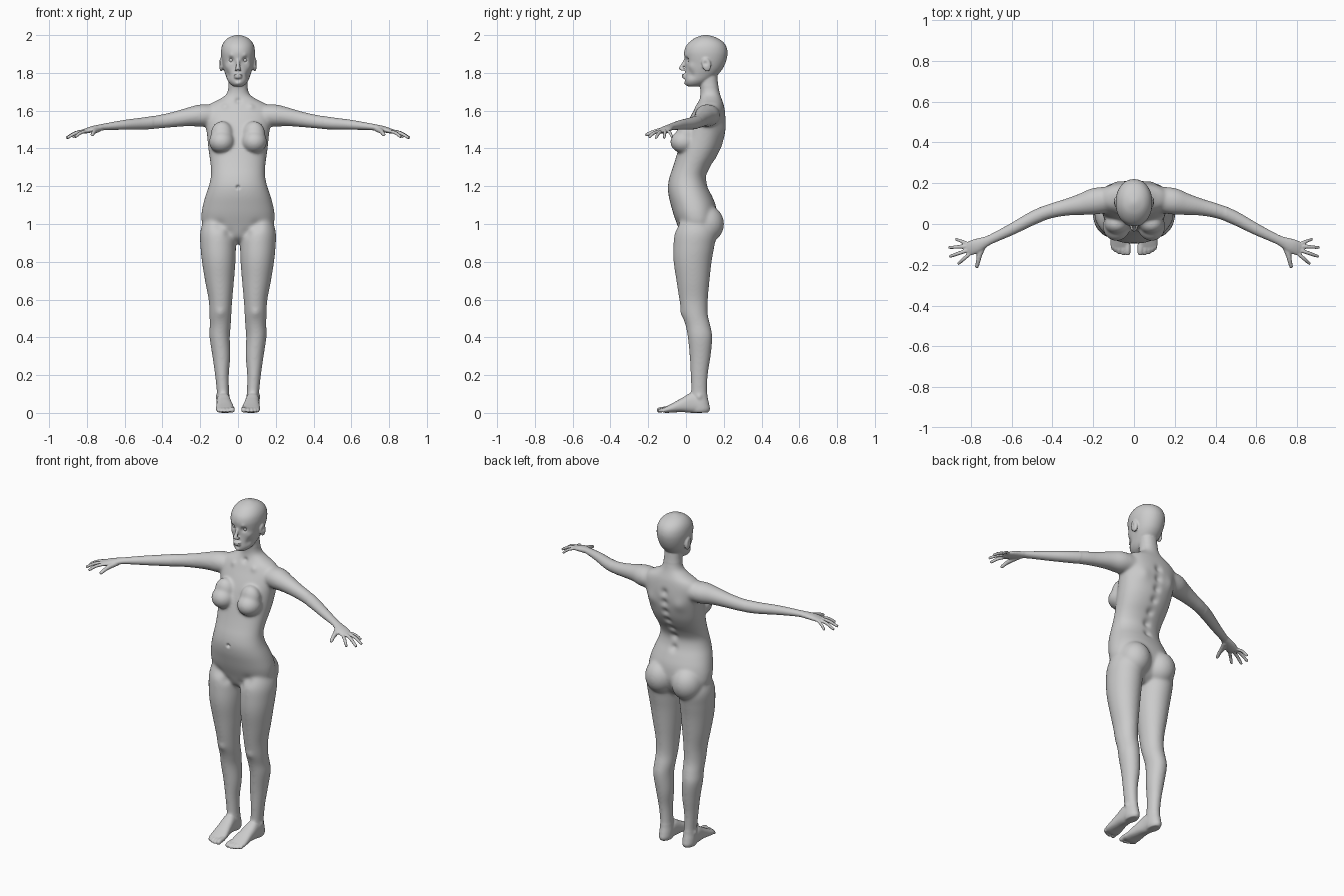
import bpy, bmesh
from math import sin, cos, pi, exp, copysign
from mathutils import Vector as V, Matrix, kdtree

bm = bmesh.new()


def spline(a, b, c, d, t):
    return 0.5 * (2 * b + (c - a) * t + (2 * a - 5 * b + 4 * c - d) * t * t + (3 * b - a - 3 * c + d) * t ** 3)


def loft(sections, p=2.0, n=32, steps=5):
    """Closed skin through (centre, half-axis u, half-axis v) super-ellipse sections."""
    m, smooth = len(sections), []
    for i in range(m - 1):
        q = [sections[min(max(i + k, 0), m - 1)] for k in (-1, 0, 1, 2)]
        for j in range(steps):
            smooth.append([spline(*[s[k] for s in q], j / steps) for k in range(3)])
    smooth.append(sections[-1])
    rings = []
    for c, u, v in smooth:
        ring = []
        for k in range(n):
            a = 2 * pi * k / n
            cx, sy = (copysign(abs(f) ** (2 / p), f) for f in (cos(a), sin(a)))
            ring.append(bm.verts.new(c + u * cx + v * sy))
        rings.append(ring)
    for r, q in zip(rings, rings[1:]):
        for k in range(n):
            bm.faces.new((r[k], r[(k + 1) % n], q[(k + 1) % n], q[k]))
    bm.faces.new(rings[0][::-1])
    bm.faces.new(rings[-1])


def level(z, hw, front, back, x=0):
    return V((x, (front + back) / 2, z)), V((hw, 0, 0)), V((0, (back - front) / 2, 0))


def tube(points, s=1, n=16):
    """Round-ended limb through (x, y, z, horizontal radius, vertical radius)."""
    pts = [V((s * q[0], q[1], q[2])) for q in points]
    secs = []
    for i, q in enumerate(points):
        t = (pts[min(i + 1, len(pts) - 1)] - pts[max(i - 1, 0)]).normalized()
        u = t.cross(V((0, 0, 1))).normalized()
        secs.append((pts[i], u * q[3], u.cross(t) * q[-1]))
    for a in (0.7, 1.15, 1.45):
        secs.append((pts[-1] + t * points[-1][-1] * sin(a), u * points[-1][3] * cos(a), u.cross(t) * points[-1][-1] * cos(a)))
    loft(secs, n=n, steps=4)


def ball(x, y, z, rx, ry, rz, rot=0):
    mat = Matrix.Translation((x, y, z)) @ Matrix.Rotation(rot, 4, 'X') @ Matrix.Diagonal((rx, ry, rz, 1))
    bmesh.ops.create_uvsphere(bm, u_segments=24, v_segments=16, radius=1, matrix=mat)


# Torso and neck: height, half width, front, back
loft([level(*q) for q in [
    (.895, .05, .03, .09), (.93, .14, -.02, .13), (1.0, .188, -.048, .163), (1.05, .194, -.066, .165),
    (1.1, .186, -.08, .157), (1.15, .172, -.092, .137), (1.2, .155, -.096, .115), (1.25, .144, -.087, .108),
    (1.3, .144, -.07, .128), (1.35, .15, -.054, .16), (1.4, .157, -.04, .186), (1.45, .162, -.025, .202),
    (1.5, .168, -.008, .21), (1.55, .176, .014, .212), (1.6, .178, .04, .206), (1.635, .15, .057, .199),
    (1.66, .1, .07, .19), (1.69, .06, .076, .18), (1.74, .05, .073, .17), (1.79, .05, .07, .165)]], p=2.2, n=48)

# Head
loft([level(*q) for q in [
    (1.728, .022, .012, .06), (1.74, .04, -.003, .1), (1.76, .055, -.008, .13), (1.79, .066, -.006, .168),
    (1.82, .076, -.003, .193), (1.85, .083, -.003, .208), (1.88, .088, -.008, .217), (1.91, .09, -.01, .22),
    (1.94, .086, -.001, .213), (1.965, .074, .02, .195), (1.985, .053, .048, .164), (1.997, .024, .08, .13),
    (2.001, .006, .1, .11)]], p=2.1, n=48)

# Nose and lips
tube([(0, .0, 1.875, .008, .008), (0, -.013, 1.85, .009, .009), (0, -.028, 1.824, .012, .01)])
ball(0, -.011, 1.789, .025, .012, .006)
ball(0, -.010, 1.777, .021, .012, .007)

toes = [(.031, -.148, .014), (.054, -.15, .0095), (.073, -.145, .009), (.09, -.136, .0085), (.105, -.124, .008)]
fingers = [((.823, -.093, 1.49), (.872, -.075, 1.462), .0085), ((.826, -.11, 1.492), (.905, -.115, 1.458), .0092),
           ((.82, -.13, 1.492), (.9, -.158, 1.458), .0095), ((.808, -.148, 1.49), (.86, -.193, 1.462), .0092)]

for s in (1, -1):
    # Leg: height, half width, front, back, centre
    loft([level(z, w, f, b, s * x) for z, w, f, b, x in [
        (1.04, .06, -.02, .12, .115), (.96, .092, -.058, .16, .108), (.88, .094, -.067, .15, .105),
        (.8, .089, -.066, .136, .102), (.7, .077, -.051, .125, .098), (.6, .063, -.036, .116, .093),
        (.52, .058, -.021, .116, .093), (.46, .056, -.002, .13, .094), (.4, .054, .009, .14, .097),
        (.3, .048, .019, .131, .088), (.2, .037, .024, .116, .085), (.1, .033, .026, .113, .079),
        (.05, .036, .02, .122, .078), (.02, .035, .02, .127, .078), (.002, .028, .03, .118, .078)]])
    # Foot: y, centre, half width, underside, top
    loft([(V((s * x, y, (b + t) / 2)), V((w, 0, 0)), V((0, 0, (t - b) / 2))) for y, x, w, b, t in [
        (.11, .078, .025, .004, .05), (.08, .078, .035, 0, .08), (.03, .077, .037, 0, .105),
        (-.02, .073, .041, .004, .08), (-.07, .069, .047, .002, .052), (-.105, .067, .048, 0, .034),
        (-.125, .064, .04, .004, .024)]], p=2.4)
    for x, y, r in toes:
        tube([(x, -.1, .02, r), (x, (y - .1) / 2, .019, r), (x, y + r / 2, r + .001, r)], s)
    # Arm and palm
    tube([(.1, .125, 1.575, .06, .05), (.19, .112, 1.574, .066, .06), (.26, .096, 1.567, .053, .05),
          (.34, .08, 1.553, .041, .041), (.42, .06, 1.541, .036, .036), (.5, .027, 1.532, .033, .032),
          (.6, -.026, 1.525, .028, .026), (.7, -.074, 1.515, .023, .018), (.735, -.09, 1.509, .027, .017),
          (.775, -.108, 1.501, .035, .016), (.81, -.122, 1.491, .034, .012)], s, 32)
    # Fingers and thumb
    for a, b, r in fingers:
        a, b = V(a), V(b)
        mid = (a + b) / 2 + V((0, 0, .006))
        tube([(*a, r), (*mid, r), (*b, r * .85)], s)
    tube([(.735, -.1, 1.502, .014), (.757, -.15, 1.492, .0135), (.764, -.182, 1.484, .011), (.771, -.208, 1.473, .0095)], s)
    # Bust, seat and ears
    ball(s * .086, -.012, 1.435, .068, .072, .062)
    ball(s * .085, .0, 1.475, .06, .05, .07)
    ball(s * .088, .108, 1.0, .09, .094, .1)
    ball(s * .089, .108, 1.845, .011, .024, .038, .2)
    ball(s * .011, -.018, 1.818, .008, .012, .008)

mesh = bpy.data.meshes.new("body")
bm.to_mesh(mesh)
bm.free()
body = bpy.data.objects.new("body", mesh)
bpy.context.collection.objects.link(body)
bpy.context.view_layer.objects.active = body
body.select_set(True)

# Fuse the parts into one skin, then relax the joins more on the large forms
fuse = body.modifiers.new("fuse", 'REMESH')
fuse.mode, fuse.voxel_size = 'VOXEL', .005
bpy.ops.object.modifier_apply(modifier="fuse")
large = body.vertex_groups.new(name="large_forms")
large.add([v.index for v in body.data.vertices if abs(v.co.x) < .45 and .1 < v.co.z < 1.725], 1, 'REPLACE')
for name, count, group in (("relax_joins", 45, large.name), ("relax_all", 3, "")):
    mod = body.modifiers.new(name, 'SMOOTH')
    mod.factor, mod.iterations, mod.vertex_group = .5, count, group
    bpy.ops.object.modifier_apply(modifier=name)

# Soft pushes for surface detail: centre, radius, offset
pushes = [((0, y, z), .022, (0, -.011, 0)) for z, y in
          [(1.56, .21), (1.5, .21), (1.44, .2), (1.38, .178), (1.32, .14), (1.26, .11), (1.19, .118)]]
pushes += [
    ((0, -.095, 1.195), .009, (0, .014, 0)),         # navel
    ((0, .067, 1.65), .016, (0, .01, 0)),            # throat notch
    ((.07, .05, 1.622), .018, (0, -.005, .004)),     # collarbone
    ((.095, .195, 1.5), .04, (0, .009, 0)),          # shoulder blade
    ((.1, -.05, .99), .03, (0, .007, 0)),            # groin
    ((.05, -.045, .95), .025, (0, .007, 0)),
    ((.093, -.02, .53), .025, (0, -.006, 0)),        # knee
    ((.113, .07, .085), .014, (.006, 0, 0)),         # ankle
    ((.036, .004, 1.869), .014, (0, .014, 0)),       # eye socket
    ((.036, .0, 1.893), .012, (0, -.004, 0)),        # brow
    ((.055, .03, 1.835), .02, (.003, -.004, 0)),     # cheekbone
    ((.05, .03, 1.79), .02, (-.005, .003, 0)),       # hollow cheek
    ((0, -.005, 1.762), .01, (0, .006, 0)),          # under lip
    ((0, -.003, 1.743), .014, (0, -.005, 0)),        # chin
    ((.1, .102, 1.85), .011, (-.007, 0, 0)),         # ear bowl
]
verts = body.data.vertices
tree = kdtree.KDTree(len(verts))
for v in verts:
    tree.insert(v.co, v.index)
tree.balance()
for c, r, d in pushes:
    for s in ((1, -1) if c[0] else (1,)):
        for co, i, dist in tree.find_range((s * c[0], c[1], c[2]), 3 * r):
            verts[i].co += V((s * d[0], d[1], d[2])) * exp(-(dist / r) ** 2)
body.data.shade_smooth()

# Eyeballs
for s, side in ((1, "left"), (-1, "right")):
    bpy.ops.mesh.primitive_uv_sphere_add(segments=24, ring_count=16, radius=.0145, location=(s * .035, .024, 1.868))
    eye = bpy.context.object
    eye.name = side + "_eye"
    eye.data.shade_smooth()
